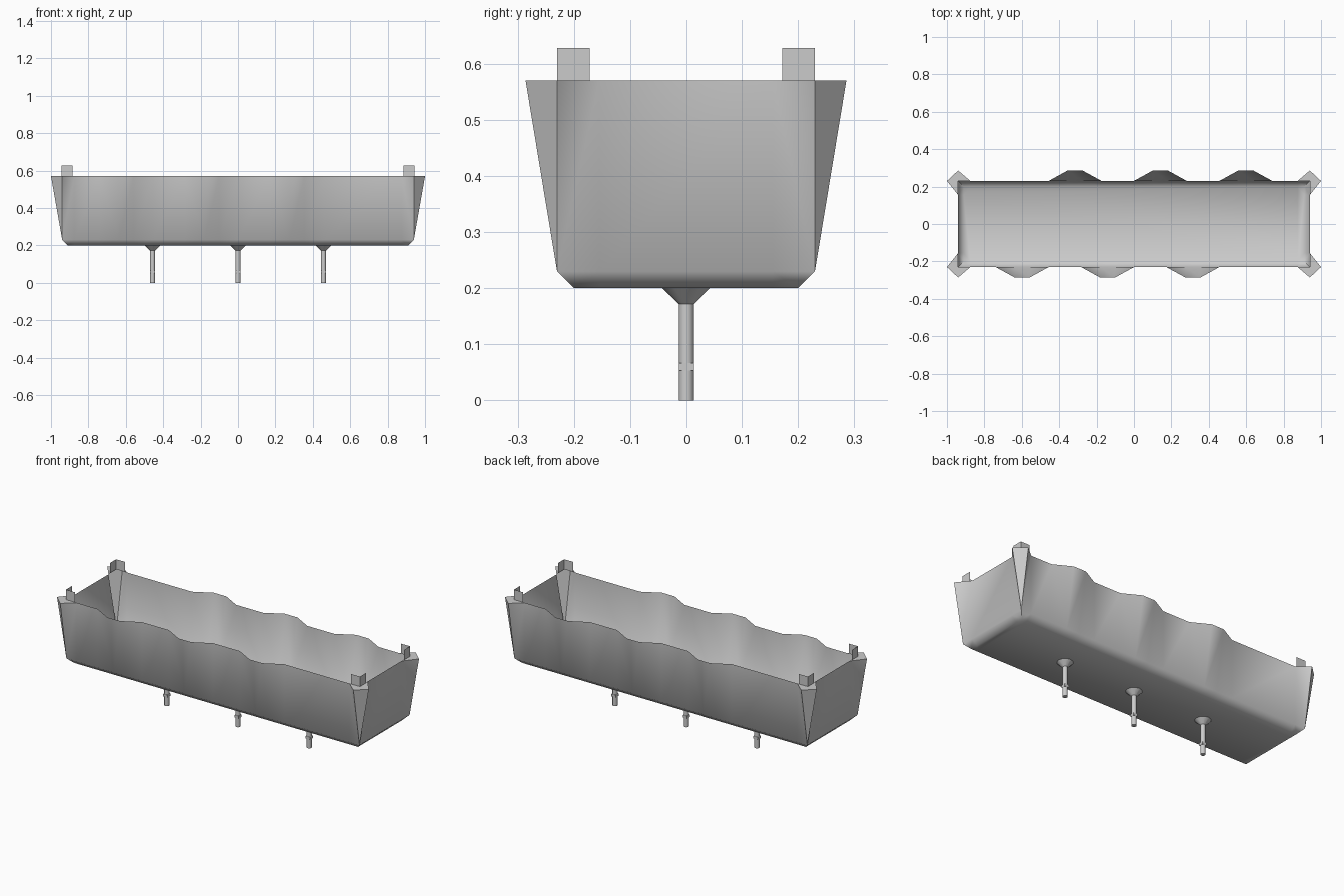
import bpy, bmesh

if "Cube" in bpy.data.objects:
    bpy.data.objects.remove(bpy.data.objects["Cube"])

BX, BY = 0.94, 0.23          # half size of the straight walls
Z0, Z1, ZR = 0.20, 0.23, 0.57
FL = 0.056                   # outward flare of bumps and corners


def finish(bm, name, angle=0.87):
    bmesh.ops.remove_doubles(bm, verts=bm.verts, dist=1e-5)
    bmesh.ops.recalc_face_normals(bm, faces=bm.faces)
    me = bpy.data.meshes.new(name)
    bm.to_mesh(me)
    bm.free()
    ob = bpy.data.objects.new(name, me)
    bpy.context.collection.objects.link(ob)
    bpy.ops.object.select_all(action='DESELECT')
    ob.select_set(True)
    bpy.context.view_layer.objects.active = ob
    bpy.ops.object.shade_smooth_by_angle(angle=angle)
    return ob


def clamp(v, m):
    return max(-m, min(m, v))


# Half of the rim: front left corner, bumped front edge, front right corner
half = [(-BX, -BY - FL), (-0.875, -BY)]
for c in (-0.598, -0.141, 0.315):
    half += [(c - 0.142, -BY), (c - 0.04, -BY - FL),
             (c + 0.04, -BY - FL), (c + 0.142, -BY)]
half += [(0.875, -BY), (BX, -BY - FL), (1.0, -BY), (BX, -0.155),
         (BX, 0.155), (1.0, BY)]
rim = half + [(-x, -y) for x, y in half]      # 180 degree symmetry

# Trough: flared rim, straight foot, chamfer and floor
bm = bmesh.new()
levels = [
    [(x, y, ZR) for x, y in rim],
    [(clamp(x, BX), clamp(y, BY), Z1) for x, y in rim],
    [(clamp(x, BX - 0.03), clamp(y, BY - 0.03), Z0) for x, y in rim],
]
rings = [[bm.verts.new(p) for p in lv] for lv in levels]
n = len(rim)
for a, b in zip(rings, rings[1:]):
    for i in range(n):
        j = (i + 1) % n
        bm.faces.new((a[i], b[i], b[j], a[j]))
bm.faces.new(rings[2])
bmesh.ops.remove_doubles(bm, verts=bm.verts, dist=1e-5)
bmesh.ops.triangulate(bm, faces=[f for f in bm.faces if len(f.verts) == 4])
finish(bm, "trough")

# Corner tabs: small flat ledge with an upright angle on it
for sx in (-1, 1):
    for sy in (-1, 1):
        bm = bmesh.new()
        ledge = [(0.875, BY), (BX, BY + FL), (1.0, BY), (BX, 0.155), (BX, BY)]
        bm.faces.new([bm.verts.new((sx * x, sy * y, ZR)) for x, y in ledge])
        angle_pts = [(0.885, BY), (BX + 0.003, BY), (BX + 0.003, 0.172)]
        lo = [bm.verts.new((sx * x, sy * y, ZR)) for x, y in angle_pts]
        hi = [bm.verts.new((sx * x, sy * y, 0.628)) for x, y in angle_pts]
        for i in range(2):
            bm.faces.new((lo[i], lo[i + 1], hi[i + 1], hi[i]))
        finish(bm, "corner_tab", 0.5)

# Pegs below: round stem with flared top and a thin square collar
for x in (-0.457, 0.0, 0.457):
    bpy.ops.mesh.primitive_cylinder_add(vertices=12, radius=0.0135, depth=0.172,
                                        location=(x, 0, 0.086))
    bpy.context.object.name = "peg_stem"
    bpy.ops.object.shade_smooth_by_angle(angle=0.6)
    bpy.ops.mesh.primitive_cone_add(vertices=12, radius1=0.0135, radius2=0.043,
                                    depth=0.028, location=(x, 0, 0.186))
    bpy.context.object.name = "peg_flare"
    bpy.ops.object.shade_smooth_by_angle(angle=0.6)
    bpy.ops.mesh.primitive_cube_add(size=1, location=(x, 0, 0.06))
    bpy.context.object.name = "peg_collar"
    bpy.context.object.scale = (0.027, 0.027, 0.014)
